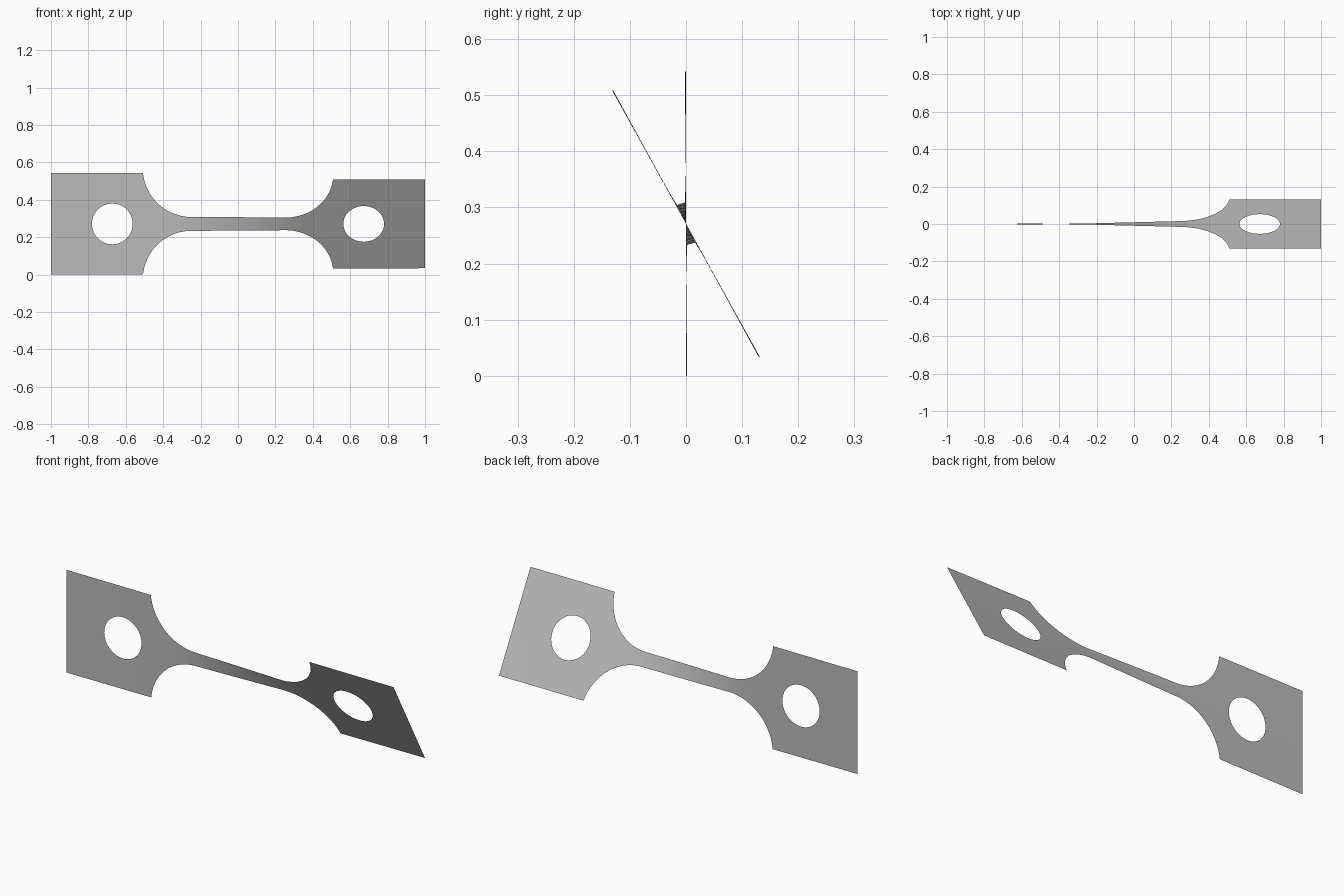
import bpy, bmesh
from math import sin, cos, pi, radians, sqrt, acos

if "Cube" in bpy.data.objects:
    bpy.data.objects.remove(bpy.data.objects["Cube"])

HALF = 0.271           # half width of the end plates
NECK = 0.037           # half width of the narrow bar
BAR = 0.249            # half length of the narrow bar
FILLET = 0.26          # radius of the shoulder curves
HOLE_X, HOLE_R = 0.672, 0.109
TWIST = radians(29)
ROWS = 6


def half_width(x):
    d = abs(x) - BAR
    if d <= 0:
        return NECK
    if d >= FILLET:
        return HALF
    return min(HALF, NECK + FILLET - sqrt(FILLET ** 2 - d * d))


def hole_height(x):
    return sqrt(max(0.0, HOLE_R ** 2 - (abs(x) - HOLE_X) ** 2))


# Stations along the strip: bar, shoulder, hole and plate end, then mirrored
arc_end = acos((NECK + FILLET - HALF) / FILLET)
side = [BAR * i / 24 for i in range(1, 24)]
side += [BAR + FILLET * sin(arc_end * i / 24) for i in range(25)]
side += [HOLE_X - HOLE_R * cos(pi * i / 28) for i in range(29)]
side += [0.85, 0.92, 1.0]
stations = [-x for x in reversed(side)] + [0.0] + side

# The twist gathers where the strip is narrow
angles = [0.0]
for a, b in zip(stations, stations[1:]):
    angles.append(angles[-1] + (b - a) / half_width((a + b) / 2) ** 2)
angles = [TWIST * a / angles[-1] for a in angles]

# Twisted sheet, upper and lower halves welded along the middle
bm = bmesh.new()
for sign in (1, -1):
    columns = []
    for x, angle in zip(stations, angles):
        low, high = hole_height(x), half_width(x)
        column = []
        for r in range(ROWS + 1):
            s = sign * (low + (high - low) * r / ROWS)
            column.append(bm.verts.new((x, -s * sin(angle), HALF + s * cos(angle))))
        columns.append(column)
    for left, right in zip(columns, columns[1:]):
        for r in range(ROWS):
            quad = [left[r], right[r], right[r + 1], left[r + 1]]
            bm.faces.new(quad if sign > 0 else quad[::-1])
bmesh.ops.remove_doubles(bm, verts=bm.verts, dist=0.00005)

mesh = bpy.data.meshes.new("twisted_strip")
bm.to_mesh(mesh)
bm.free()
strip = bpy.data.objects.new("twisted_strip", mesh)
bpy.context.collection.objects.link(strip)
mesh.polygons.foreach_set("use_smooth", [True] * len(mesh.polygons))

# Plain grey metal
grey = bpy.data.materials.new("grey")
grey.use_nodes = True
colour = (0.5, 0.5, 0.5, 1)
grey.diffuse_color = colour
grey.node_tree.nodes["Principled BSDF"].inputs["Base Color"].default_value = colour
mesh.materials.append(grey)
